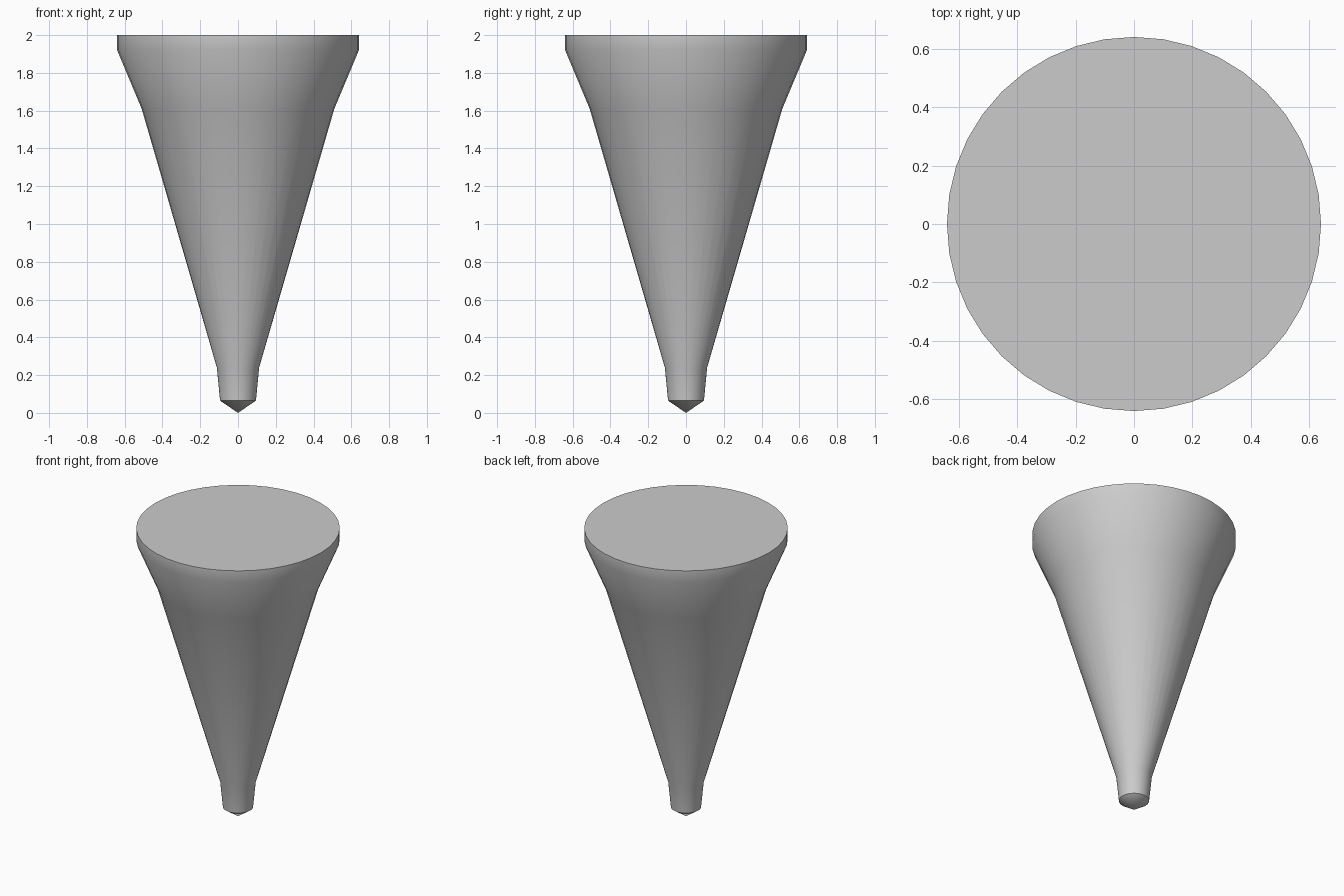
import bpy
import bmesh
import math

cube = bpy.data.objects.get("Cube")
if cube:
    bpy.data.objects.remove(cube, do_unlink=True)

SIDES = 40

# Plain grey material
grey = bpy.data.materials.new("plain grey")
grey.use_nodes = True
colour = (0.6, 0.6, 0.6, 1.0)
grey.diffuse_color = colour
grey.node_tree.nodes["Principled BSDF"].inputs["Base Color"].default_value = colour

# Outline as radius and height, from the pointed tip to the top rim
outline = [(0, 0), (0.095, 0.065), (0.112, 0.24), (0.51, 1.61), (0.64, 1.92), (0.64, 2.0), (0, 2.0)]

# Tapered body, turned around the vertical axis
bm = bmesh.new()
verts = [bm.verts.new((r, 0, z)) for r, z in outline]
edges = [bm.edges.new(pair) for pair in zip(verts, verts[1:])]
bmesh.ops.spin(bm, geom=verts + edges, cent=(0, 0, 0), axis=(0, 0, 1),
               angle=math.tau, steps=SIDES, use_merge=True)
bmesh.ops.remove_doubles(bm, verts=bm.verts, dist=0.0001)

# One flat cap in place of the top fan
top = [f for f in bm.faces if all(v.co.z > 1.99 for v in f.verts)]
bmesh.ops.dissolve_faces(bm, faces=top)
bmesh.ops.recalc_face_normals(bm, faces=bm.faces)

mesh = bpy.data.meshes.new("tapered_spike")
bm.to_mesh(mesh)
bm.free()
mesh.materials.append(grey)
spike = bpy.data.objects.new("tapered_spike", mesh)
bpy.context.collection.objects.link(spike)

# Smooth sides with crisp rim and tip edges
bpy.ops.object.select_all(action="DESELECT")
spike.select_set(True)
bpy.context.view_layer.objects.active = spike
bpy.ops.object.shade_smooth_by_angle(angle=math.radians(30))
